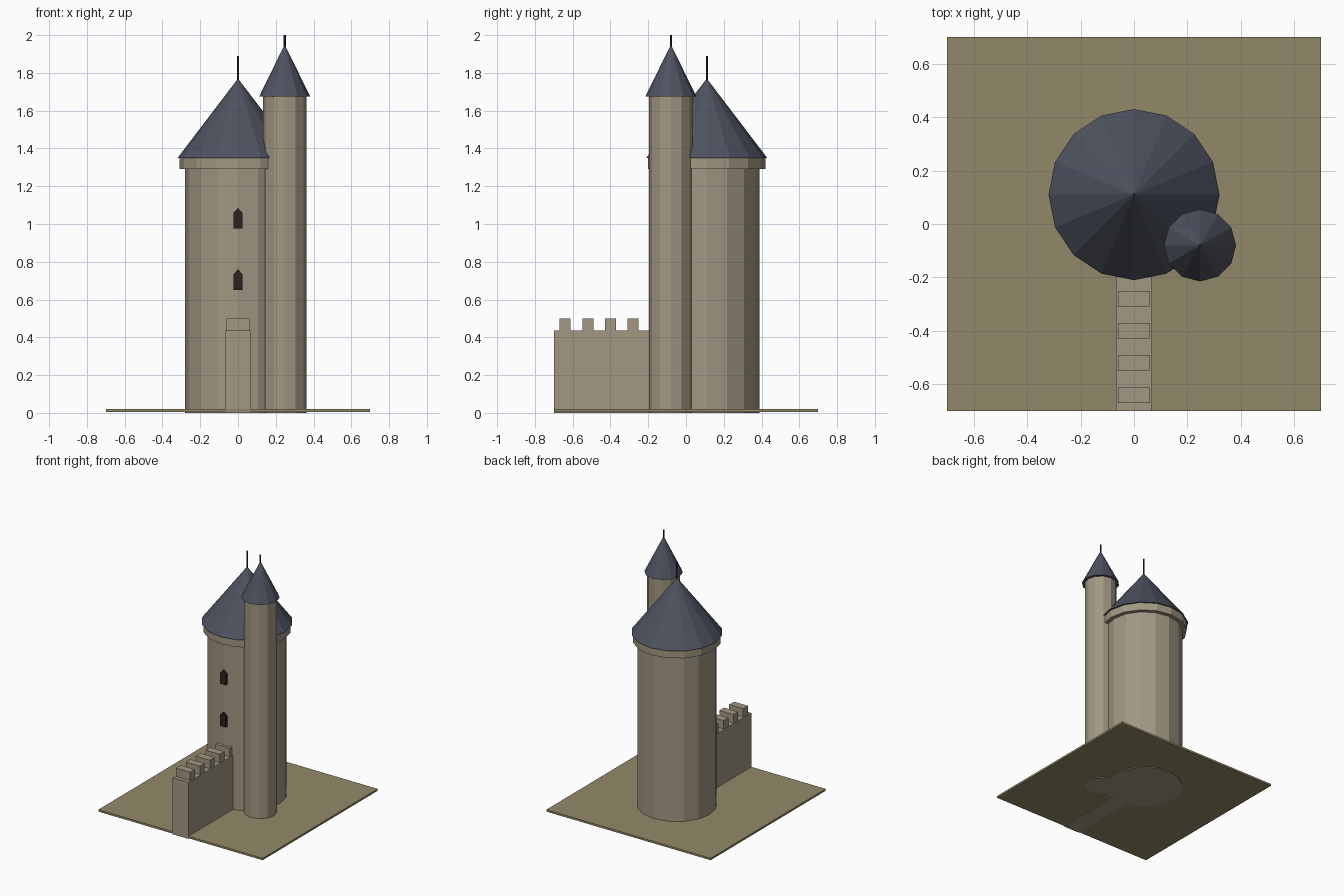
import bpy, bmesh
from math import pi
from mathutils import Matrix

if "Cube" in bpy.data.objects:
    bpy.data.objects.remove(bpy.data.objects["Cube"])


def material(name, rgb):
    m = bpy.data.materials.new(name)
    m.diffuse_color = (*rgb, 1)
    m.use_nodes = True
    m.node_tree.nodes["Principled BSDF"].inputs["Base Color"].default_value = m.diffuse_color
    return m


STONE = material("stone", (0.36, 0.31, 0.225))
SLATE = material("slate", (0.075, 0.085, 0.115))
GRASS = material("ground", (0.29, 0.25, 0.14))
DARK = material("dark", (0.025, 0.016, 0.014))
IRON = material("iron", (0.03, 0.03, 0.035))


def finish(name, bm, mat):
    bmesh.ops.recalc_face_normals(bm, faces=bm.faces)
    me = bpy.data.meshes.new(name)
    bm.to_mesh(me)
    bm.free()
    me.materials.append(mat)
    ob = bpy.data.objects.new(name, me)
    bpy.context.collection.objects.link(ob)
    return ob


def drum(name, xy, z0, z1, r0, r1, sides, mat):
    # vertical cylinder or cone with a vertex on the +x axis
    bm = bmesh.new()
    bmesh.ops.create_cone(bm, cap_ends=True, segments=sides, radius1=r0,
                          radius2=r1, depth=z1 - z0,
                          matrix=Matrix.Translation((*xy, (z0 + z1) / 2))
                          @ Matrix.Rotation(pi / 2, 4, 'Z'))
    bmesh.ops.remove_doubles(bm, verts=bm.verts, dist=1e-5)
    return finish(name, bm, mat)


def box(name, lo, hi, mat):
    bm = bmesh.new()
    size = [b - a for a, b in zip(lo, hi)]
    mid = [(a + b) / 2 for a, b in zip(lo, hi)]
    bmesh.ops.create_cube(bm, size=1, matrix=Matrix.Translation(mid)
                          @ Matrix.Diagonal((*size, 1)))
    return finish(name, bm, mat)


def window(name, z):
    # pointed slit extruded into the tower face
    profile = [(-.025, 0), (.025, 0), (.025, .083), (0, .11), (-.025, .083)]
    bm = bmesh.new()
    face = bm.faces.new([bm.verts.new((x, -0.185, z + h)) for x, h in profile])
    ext = bmesh.ops.extrude_face_region(bm, geom=[face], use_keep_orig=True)
    verts = [v for v in ext["geom"] if isinstance(v, bmesh.types.BMVert)]
    bmesh.ops.translate(bm, verts=verts, vec=(0, 0.04, 0))
    return finish(name, bm, DARK)


# Ground slab
box("ground_slab", (-.7, -.7, .005), (.7, .7, .02), GRASS)

# Main tower
MAIN = (0, 0.11)
drum("main_tower", MAIN, 0, 1.30, .28, .28, 16, STONE)
drum("main_collar", MAIN, 1.29, 1.35, .31, .31, 16, STONE)
drum("main_roof", MAIN, 1.35, 1.77, .32, 0, 16, SLATE)
drum("main_finial", MAIN, 1.75, 1.89, .006, .006, 6, IRON)

# Stair turret
TURRET = (0.247, -0.08)
drum("turret", TURRET, 0, 1.68, .115, .115, 12, STONE)
drum("turret_roof", TURRET, 1.675, 1.95, .135, 0, 12, SLATE)
drum("turret_finial", TURRET, 1.93, 2.0, .006, .006, 6, IRON)

# Arrow slits
for i, z in enumerate((.65, .975)):
    window(f"window_{i + 1}", z)

# Curtain wall with merlons
box("curtain_wall", (-.067, -.7, 0), (.067, -.13, .435), STONE)
for i in range(5):
    y = -.64 + .12 * i
    box(f"merlon_{i + 1}", (-.06, y - .029, .43), (.06, y + .029, .5), STONE)
